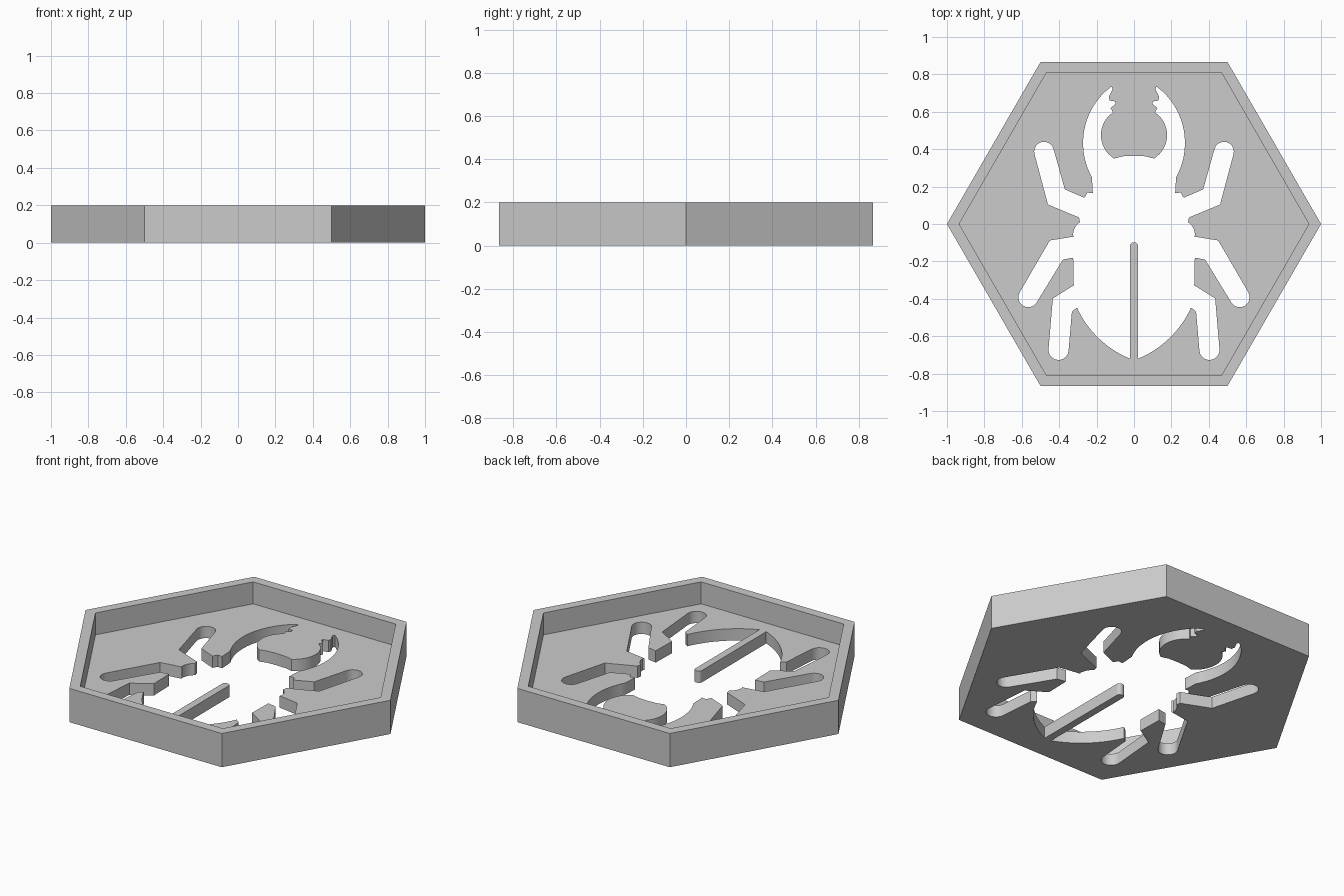
import bpy, bmesh, math
from mathutils import Vector

if "Cube" in bpy.data.objects:
    bpy.data.objects.remove(bpy.data.objects["Cube"])

HEIGHT, FLOOR = 0.2, 0.07
OUTER, INNER = 1.0, 0.935

grey = bpy.data.materials.new("plain grey")
grey.use_nodes = True
colour = (0.6, 0.6, 0.6, 1)
grey.diffuse_color = colour
grey.node_tree.nodes["Principled BSDF"].inputs["Base Color"].default_value = colour


def make_object(name, bm):
    bmesh.ops.recalc_face_normals(bm, faces=bm.faces[:])
    mesh = bpy.data.meshes.new(name)
    bm.to_mesh(mesh)
    bm.free()
    mesh.materials.append(grey)
    obj = bpy.data.objects.new(name, mesh)
    bpy.context.collection.objects.link(obj)
    return obj


def arc(start, middle, end, steps=10):
    """Points on the circle through three points, both ends included."""
    a, b, c = Vector(start), Vector(middle), Vector(end)
    u, v = b - a, c - a
    d = 2 * (u.x * v.y - u.y * v.x)
    uu, vv = u.length_squared, v.length_squared
    centre = a + Vector((v.y * uu - u.y * vv, u.x * vv - v.x * uu)) / d
    radius = (a - centre).length
    angle = [math.atan2(p.y - centre.y, p.x - centre.x) for p in (a, b, c)]
    turn = math.tau
    sweep = (angle[2] - angle[0]) % turn
    if (angle[1] - angle[0]) % turn > sweep:
        sweep -= turn
    return [(centre.x + radius * math.cos(angle[0] + sweep * i / steps),
             centre.y + radius * math.sin(angle[0] + sweep * i / steps))
            for i in range(steps + 1)]


# Hexagonal tray: rings from the underside, over the rim, down to the floor
bm = bmesh.new()
rings = []
for radius, z in ((OUTER, 0), (OUTER, HEIGHT), (INNER, HEIGHT), (INNER, FLOOR)):
    rings.append([bm.verts.new((radius * math.cos(math.pi * i / 3),
                                radius * math.sin(math.pi * i / 3), z))
                  for i in range(6)])
for low, high in zip(rings, rings[1:]):
    for i in range(6):
        j = (i + 1) % 6
        bm.faces.new((low[i], low[j], high[j], high[i]))
bm.faces.new(rings[0])
bm.faces.new(rings[-1])
tray = make_object("hexagonal_tray", bm)

# Beetle outline, one half: head, jaw teeth and curved jaw
half = [(0, .365), (.06, .362)]
half += arc((.107, .35), (.176, .49), (.112, .597), 14)
half += [(.125, .62), (.1, .64), (.1, .655), (.13, .66), (.135, .68),
         (.115, .72), (.12, .735)]
half += arc((.14, .72), (.272, .45), (.225, .25), 20)
# Neck and front leg
half += [(.22, .165), (.25, .168), (.265, .14), (.37, .185)]
half += arc((.43, .4), (.494, .438), (.531, .37))
half += [(.46, .104), (.294, .035)]
# Waist and middle leg
half += arc((.289, .01), (.317, -.022), (.326, -.06), 5)
half += [(.32, -.067), (.45, -.088)]
half += arc((.612, -.367), (.593, -.437), (.524, -.425))
half += [(.38, -.19), (.325, -.18), (.322, -.328)]
# Back leg
half += [(.434, -.398)]
half += arc((.457, -.67), (.405, -.727), (.35, -.68))
half += [(.332, -.468)]
# Abdomen edge and the bar between the wing cases
half += arc((.305, -.447), (.19, -.61), (.022, -.72), 16)
half += arc((.022, -.12), (.016, -.104), (0, -.098), 5)

# Mirror the half outline and cut it through the floor
outline = half + [(-x, y) for x, y in half[-2:0:-1]]
bm = bmesh.new()
face = bm.faces.new([bm.verts.new((x, y, -0.05)) for x, y in outline])
grown = bmesh.ops.extrude_face_region(bm, geom=[face])["geom"]
bmesh.ops.translate(bm, vec=(0, 0, HEIGHT),
                    verts=[g for g in grown if isinstance(g, bmesh.types.BMVert)])
cutter = make_object("beetle_cutter", bm)
cutter.hide_render = True

cut = tray.modifiers.new("beetle opening", "BOOLEAN")
cut.operation = "DIFFERENCE"
cut.solver = "EXACT"
cut.object = cutter

bpy.ops.object.select_all(action="DESELECT")
tray.select_set(True)
bpy.context.view_layer.objects.active = tray
bpy.ops.object.modifier_apply(modifier=cut.name)
bpy.data.objects.remove(cutter)
bpy.ops.object.shade_smooth_by_angle(angle=math.radians(30))
